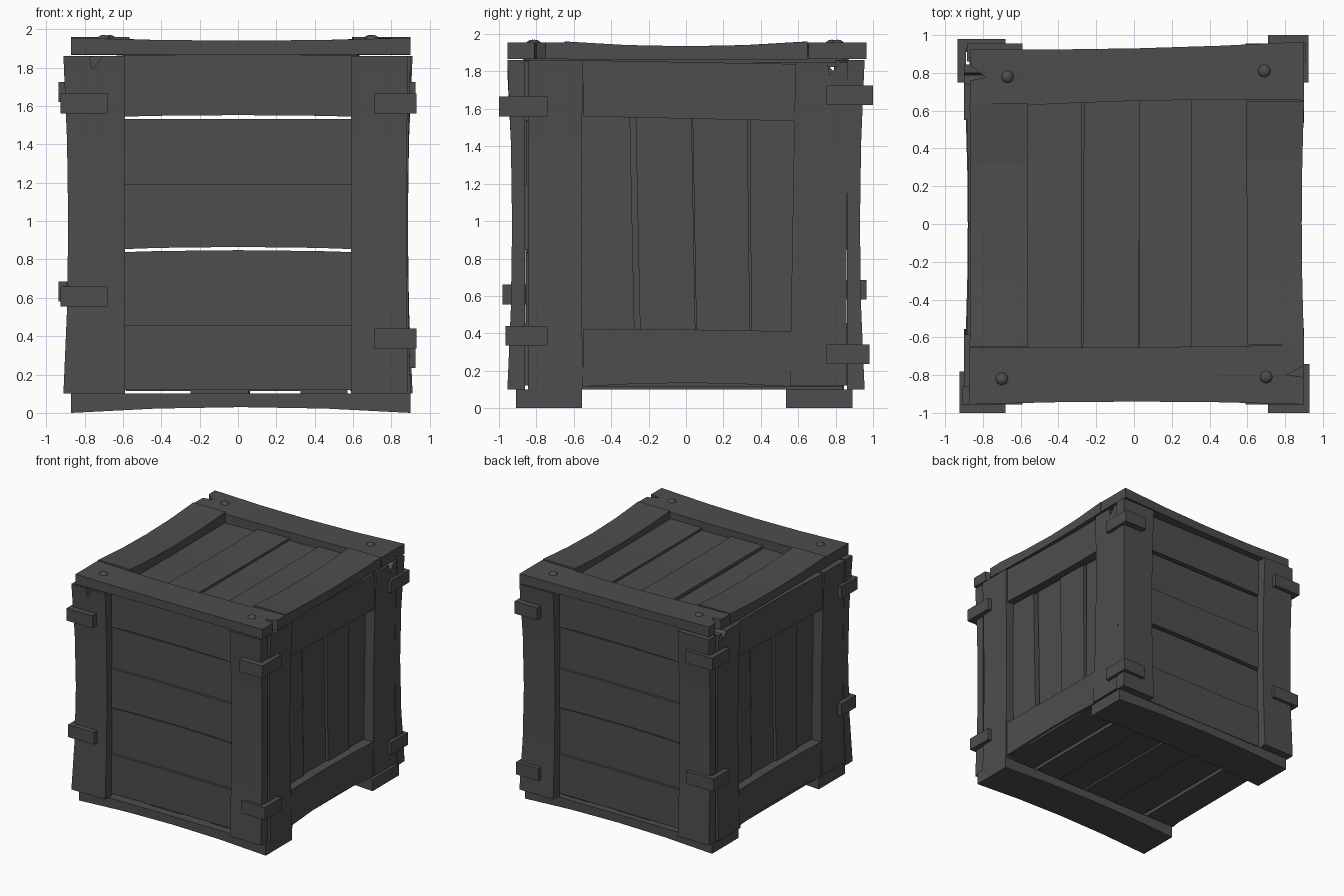
import bpy, bmesh, random
from mathutils import Matrix
from math import pi

if "Cube" in bpy.data.objects:
    bpy.data.objects.remove(bpy.data.objects["Cube"])

random.seed(4)
SEG = 4
dark = bpy.data.materials.new('dark_wood')
dark.diffuse_color = (0.075, 0.075, 0.075, 1)
dark.use_nodes = True
dark.node_tree.nodes["Principled BSDF"].inputs["Base Color"].default_value = dark.diffuse_color


def finish(bm, name, smooth=False):
    bmesh.ops.recalc_face_normals(bm, faces=bm.faces)
    for f in bm.faces:
        f.smooth = smooth
    me = bpy.data.meshes.new(name)
    bm.to_mesh(me)
    bm.free()
    me.materials.append(dark)
    ob = bpy.data.objects.new(name, me)
    bpy.context.collection.objects.link(ob)
    return ob


def board(name, axes, length, w0, w1, t, bow=(0, 0), sink=0.0, notch=None, turn=False):
    """Board along axes[0], wide along axes[1], thick along axes[2].
    w0/w1: width range at both ends, t: inner/outer face, bow: mid shift of both edges,
    sink: mid shift of outer face, notch: (centre, half width, depth, end 0 or 1)."""
    L, W, T = ('xyz'.index(c) for c in axes)
    bm = bmesh.new()
    rows = []
    for i in range(SEG + 1):
        s = i / SEG
        f = 1 - (2 * s - 1) ** 2
        lo = w0[0] + (w1[0] - w0[0]) * s + bow[0] * f
        hi = w0[1] + (w1[1] - w0[1]) * s + bow[1] * f
        cols = [lo, hi]
        if notch:
            c, h = notch[:2]
            cols = [lo, c - h, c - h * 0.6, c + h, hi]
        row = []
        for j, w in enumerate(cols):
            co = [0, 0, 0]
            co[L] = length[0] + (length[1] - length[0]) * s
            co[W] = w
            co[T] = t[1] + (sink * f if t[0] > t[1] else -sink * f)
            if notch and j == 2 and i == notch[3] * SEG:
                co[L] += notch[2] * (-1 if notch[3] else 1)
            row.append(bm.verts.new(co))
        rows.append(row)
    for a, b in zip(rows, rows[1:]):
        for j in range(len(a) - 1):
            bm.faces.new((a[j], a[j + 1], b[j + 1], b[j]))
    ext = bmesh.ops.extrude_face_region(bm, geom=bm.faces[:], use_keep_orig=True)
    for v in ext['geom']:
        if isinstance(v, bmesh.types.BMVert):
            v.co[T] = t[0]
    if turn:
        bm.transform(Matrix.Rotation(pi, 4, 'Z'))
    return finish(bm, name)


# Walls: front and right, then the same turned half way round for back and left
for turn, long_side, short_side in ((False, 'front', 'right'), (True, 'back', 'left')):
    # Upright posts of the long side
    a = (-0.91, -0.59)
    board(long_side + '_post_a', 'zxy', (0.10, 1.86), a, a, (-0.86, -0.955), (0.025, 0), 0.025,
          None if turn else (-0.74, 0.035, 0.07, 1), turn)
    a = (0.59, 0.885)
    board(long_side + '_post_b', 'zxy', (0.10, 1.86), a, a, (-0.86, -0.955), (0, -0.005), 0.025,
          None, turn)
    # Horizontal slats, every second one set back
    slats = [(0.12, 0.455), (0.43, 0.83), (0.845, 1.19), (1.185, 1.533), (1.538, 1.857)]
    for k, (lo, hi) in enumerate(slats):
        d = -0.875 + 0.02 * (k % 2)
        up = (0.0, 0.018, 0.0, 0.0, 0.012)[k]
        bot = (0.0, 0.0, 0.02, 0.0, 0.014)[k]
        board(f'{long_side}_slat_{k}', 'xzy', (-0.84, 0.84), (lo, hi), (lo, hi),
              (-0.80, d), (bot, up), 0.01, None, turn)
    # Upright posts of the short side
    a = (-0.845, -0.55)
    board(short_side + '_post_a', 'zyx', (0.10, 1.86), a, a, (0.80, 0.90), (0, -0.01), 0.015,
          (-0.77, 0.03, 0.06, 1) if turn else None, turn)
    board(short_side + '_post_b', 'zyx', (0.12, 1.85), (0.555, 0.858), (0.585, 0.865), (0.80, 0.90),
          (0, -0.003), 0.015, None if turn else (0.79, 0.035, 0.07, 1), turn)
    # Rails of the short side
    board(short_side + '_top_rail', 'yzx', (-0.55, 0.585), (1.56, 1.86), (1.535, 1.84), (0.80, 0.885),
          (0, 0), 0.01, None, turn)
    board(short_side + '_bottom_rail', 'yzx', (-0.55, 0.56), (0.115, 0.42), (0.115, 0.41), (0.80, 0.89),
          (0.02, 0.005), 0.01, None, turn)
    # Recessed upright slats, slightly tapered
    taper = [((-0.60, -0.27), (-0.60, -0.305)), ((-0.24, 0.055), (-0.275, 0.025)),
             ((0.06, 0.345), (0.03, 0.325)), ((0.347, 0.64), (0.345, 0.64))]
    for k, (w0, w1) in enumerate(taper):
        board(f'{short_side}_slat_{k}', 'zyx', (0.14, 1.84), w0, w1,
              (0.76, 0.815 - 0.02 * (k % 2)), (0, 0), 0.0, None, turn)

# Lid frame
e = (-0.955, -0.655)
board('lid_front_board', 'xyz', (-0.87, 0.90), e, (-0.955, -0.64), (1.868, 1.955), (0.015, -0.005), 0.015,
      (-0.78, 0.03, 0.09, 1))
board('lid_back_board', 'xyz', (-0.865, 0.90), (0.61, 0.925), (0.655, 0.965), (1.868, 1.955), (0.02, -0.015),
      0.015, (0.80, 0.04, 0.08, 0))
board('lid_left_board', 'yxz', (-0.65, 0.64), (-0.87, -0.565), (-0.87, -0.565), (1.865, 1.96), (0.005, 0), 0.025)
board('lid_right_board', 'yxz', (-0.64, 0.65), (0.60, 0.90), (0.595, 0.90), (1.865, 1.96), (0, -0.012), 0.025)
# Lid slats
for k, (lo, hi) in enumerate([(-0.60, -0.275), (-0.268, 0.027), (0.027, 0.307), (0.307, 0.63)]):
    j = [random.uniform(-0.005, 0.005) for _ in range(4)]
    board(f'lid_slat_{k}', 'yxz', (-0.84, 0.84), (lo + j[0], hi + j[1]), (lo + j[2], hi + j[3]),
          (1.825 + 0.02 * (k % 2), 1.872 + 0.02 * (k % 2)), sink=0.005)

# Floor slats
for k, (lo, hi) in enumerate([(-0.86, -0.60), (-0.575, -0.245), (-0.245, 0.055), (0.055, 0.335),
                              (0.335, 0.57), (0.59, 0.86)]):
    j = [random.uniform(0, 0.01) for _ in range(2)]
    board(f'floor_slat_{k}', 'yxz', (-0.84, 0.84), (lo - j[0], hi), (lo, hi + j[1]),
          (0.155, 0.10 + 0.015 * (k % 2)))
# Skids
for name, w in (('front_skid', (-0.91, -0.555)), ('back_skid', (0.535, 0.89))):
    board(name, 'xyz', (-0.87, 0.90), w, w, (0.10, 0.0), (0, 0), 0.03)

# Corner straps: an L profile extruded upward; each corner lists (bottom z, reach in y)
corners = [(-1, -1, 0.925, 0.68, 0.78, ((1.56, 1.00), (0.555, 0.98))),
           (1, -1, 0.93, 0.71, 0.74, ((1.56, 1.00), (0.335, 0.965))),
           (1, 1, 0.925, 0.71, 0.75, ((1.62, 1.00), (0.235, 0.98))),
           (-1, 1, 0.935, 0.68, 0.75, ((1.62, 0.98), (0.58, 0.965)))]
for sx, sy, X, xi, yi, levels in corners:
    for z, Y in levels:
        bm = bmesh.new()
        prof = [(X, Y), (X, yi), (X - 0.045, yi), (X - 0.045, Y - 0.055), (xi, Y - 0.055), (xi, Y)]
        f = bm.faces.new([bm.verts.new((sx * x, sy * y, z)) for x, y in prof])
        ext = bmesh.ops.extrude_face_region(bm, geom=[f], use_keep_orig=True)
        for v in ext['geom']:
            if isinstance(v, bmesh.types.BMVert):
                v.co.z += 0.105
        finish(bm, f"{'front' if sy < 0 else 'back'}_{'left' if sx < 0 else 'right'}_strap")

# Nail heads on the lid
for x, y in ((-0.67, 0.78), (0.69, 0.81), (-0.70, -0.82), (0.70, -0.81)):
    bm = bmesh.new()
    bmesh.ops.create_uvsphere(bm, u_segments=8, v_segments=6, radius=0.036,
                              matrix=Matrix.Translation((x, y, 1.945)) @ Matrix.Diagonal((1, 1, 0.7, 1)))
    finish(bm, 'lid_nail', True)
